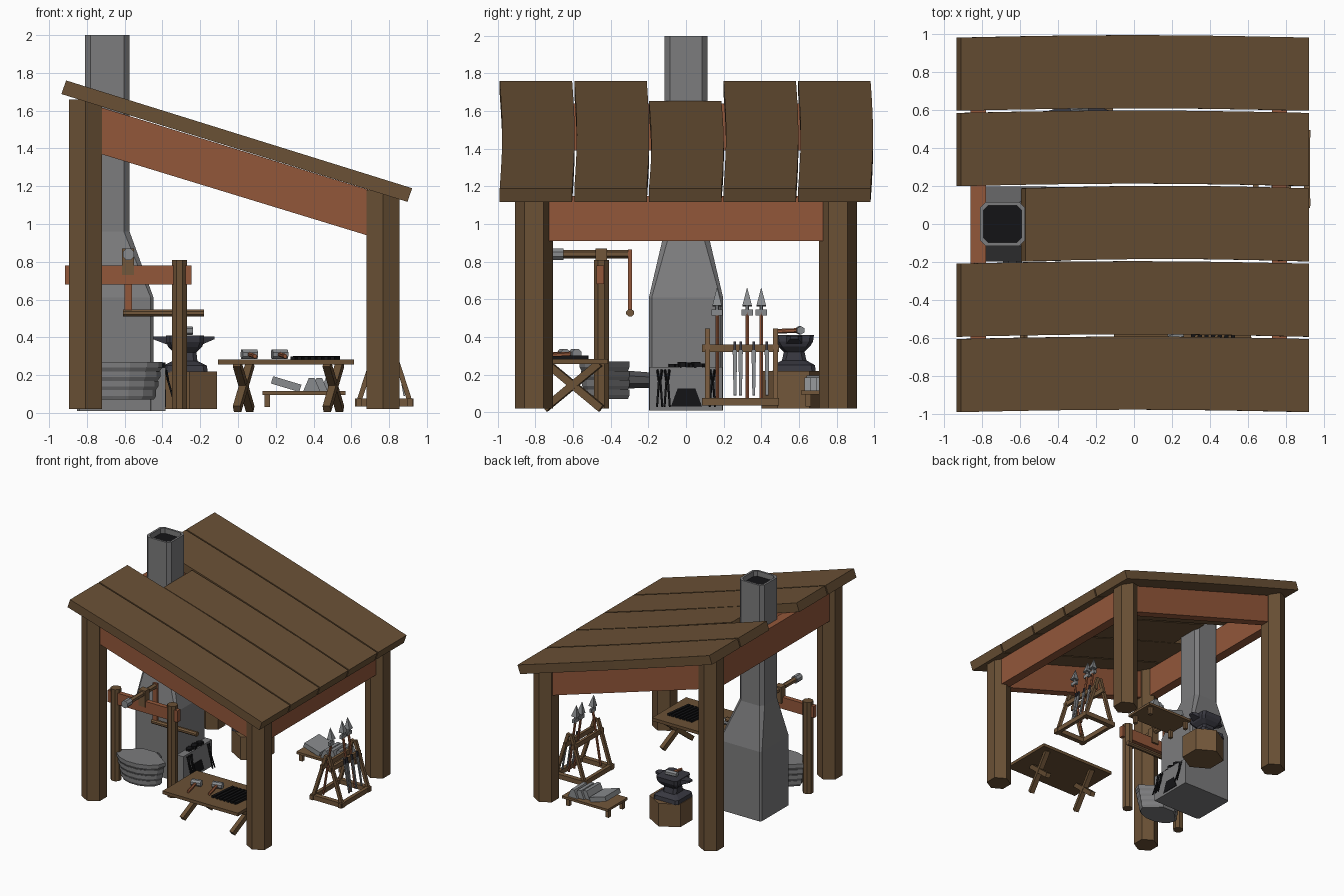
import bpy, bmesh, math, random
from mathutils import Vector

random.seed(4)


def material(name, rgb):
    m = bpy.data.materials.new(name)
    m.diffuse_color = (*rgb, 1)
    return m


WOOD = material("brown wood", (0.145, 0.082, 0.036))
OAK = material("light wood", (0.17, 0.095, 0.043))
RED = material("red brown wood", (0.29, 0.095, 0.042))
STONE = material("grey stone", (0.2, 0.2, 0.205))
STEEL = material("pale steel", (0.25, 0.26, 0.27))
LEATHER = material("dark grey leather", (0.08, 0.08, 0.085))
IRON = material("dark iron", (0.04, 0.04, 0.052))
COAL = material("black coal", (0.007, 0.007, 0.008))


def loft(name, rings, mat, caps=(True, True)):
    """Skin a list of equal-length closed rings."""
    bm = bmesh.new()
    vs = [[bm.verts.new(p) for p in r] for r in rings]
    n = len(rings[0])
    for a, b in zip(vs, vs[1:]):
        for i in range(n):
            bm.faces.new((a[i], a[(i + 1) % n], b[(i + 1) % n], b[i]))
    if caps[0]:
        bm.faces.new(vs[0][::-1])
    if caps[1]:
        bm.faces.new(vs[-1])
    bmesh.ops.recalc_face_normals(bm, faces=bm.faces)
    me = bpy.data.meshes.new(name)
    bm.to_mesh(me)
    bm.free()
    me.materials.append(mat)
    ob = bpy.data.objects.new(name, me)
    bpy.context.collection.objects.link(ob)
    return ob


def rect(cx, cy, hx, hy, z, c=0.0):
    """Horizontal rectangle, with cut corners if c > 0."""
    if not c:
        return [(cx + sx * hx, cy + sy * hy, z) for sx, sy in ((-1, -1), (1, -1), (1, 1), (-1, 1))]
    k = [(-hx + c, -hy), (hx - c, -hy), (hx, -hy + c), (hx, hy - c),
         (hx - c, hy), (-hx + c, hy), (-hx, hy - c), (-hx, -hy + c)]
    return [(cx + x, cy + y, z) for x, y in k]


def box(name, x0, x1, y0, y1, z0, z1, mat):
    args = ((x0 + x1) / 2, (y0 + y1) / 2, (x1 - x0) / 2, (y1 - y0) / 2)
    return loft(name, [rect(*args, z0), rect(*args, z1)], mat)


def prism(name, cx, cy, r, z0, z1, n, mat, rot=math.pi / 2):
    ang = [rot + math.tau * i / n for i in range(n)]
    return loft(name, [[(cx + r * math.cos(a), cy + r * math.sin(a), z) for a in ang] for z in (z0, z1)], mat)


def bar(name, a, b, w, h, mat, n=4, end=1.0):
    """Bar from a to b: box (n=4) or n-sided rod, w by h thick, tapered by end."""
    a, b = Vector(a), Vector(b)
    q = (b - a).to_track_quat('Z', 'Y')
    k = math.sqrt(0.5) if n == 4 else 0.5
    ang = [math.tau * (i + 0.5) / n for i in range(n)]
    ring = lambda p, s: [p + q @ Vector((w * k * s * math.cos(t), h * k * s * math.sin(t), 0)) for t in ang]
    return loft(name, [ring(a, 1), ring(b, end)], mat)


# roof planks, slightly bowed
def plank(i, x0):
    y0 = -0.99 + i * 0.3965
    rings = []
    for k in range(7):
        t = k / 6
        x = x0 + (0.922 - x0) * t
        z = 1.76 - (x + 0.91) * 0.3115
        d = 0.013 * math.sin(math.pi * t)
        rings.append([(x, y0 + d, z), (x, y0 + 0.385 + d, z),
                      (x - 0.025, y0 + 0.385 + d, z - 0.072), (x - 0.025, y0 + d, z - 0.072)])
    loft("roof_plank", rings, WOOD)


for i in range(5):
    plank(i, -0.57 if i == 2 else -0.91)

# corner posts and roof beams
for sy in (-1, 1):
    prism("tall_post", -0.807, sy * 0.808, 0.1, 0.02, 1.66, 6, WOOD)
    prism("short_post", 0.768, sy * 0.808, 0.1, 0.02, 1.18, 6, WOOD)
    y = sy * 0.81
    loft("sloped_beam", [[(x, y - 0.04, a), (x, y + 0.04, a), (x, y + 0.04, b), (x, y - 0.04, b)]
                         for x, a, b in ((-0.74, 1.375, 1.622), (0.70, 0.935, 1.178))], RED)
box("high_beam", -0.86, -0.78, -0.73, 0.73, 1.39, 1.64, RED)
box("low_beam", 0.725, 0.805, -0.73, 0.73, 0.91, 1.15, RED)

# chimney: base, hood, stack and hollow mouth
loft("chimney", [rect(-0.65, 0, 0.203, 0.197, 0.01, 0.015), rect(-0.65, 0, 0.203, 0.197, 0.61, 0.015),
                 rect(-0.692, 0, 0.118, 0.115, 0.96, 0.03), rect(-0.692, 0, 0.118, 0.115, 2.0, 0.03),
                 rect(-0.692, 0, 0.1, 0.097, 2.0, 0.025), rect(-0.692, 0, 0.1, 0.097, 1.95, 0.025)],
     STONE, (True, False))
loft("soot", [rect(-0.692, 0, 0.1, 0.097, z, 0.025) for z in (1.95, 1.955)], COAL)

# hearth with ash mouth and coals
box("hearth", -0.46, -0.385, -0.195, 0.195, 0.01, 0.24, STONE)
loft("ash_mouth", [[(x, -0.08, 0.03), (x, 0.085, 0.03), (x, 0.05, 0.125), (x, -0.045, 0.125)]
                   for x in (-0.39, -0.381)], COAL)
for i in range(7):
    y = -0.07 + i * 0.025
    prism("coal", -0.415 + random.uniform(-0.01, 0.01), y, 0.026, 0.235,
          0.255 + random.uniform(0, 0.015), 5, COAL, random.random())

# tongs leaning on the hearth
for y in (-0.14, -0.1, 0.14):
    for s in (-1, 1):
        bar("tongs_arm", (-0.33, y + s * 0.014, 0.03), (-0.37, y + s * 0.004, 0.17), 0.009, 0.009, COAL)
        bar("tongs_jaw", (-0.37, y + s * 0.004, 0.17), (-0.38, y + s * 0.012, 0.225), 0.009, 0.009, COAL)

# bellows: stacked fan layers and nozzle
for k in range(4):
    s = 0.85 + 0.05 * k
    fan = [(-0.62 + 0.22 * s * math.cos(math.pi + math.pi * i / 7),
            -0.42 + 0.15 * s * math.sin(math.pi + math.pi * i / 7)) for i in range(8)]
    fan += [(-0.57, -0.3), (-0.69, -0.3)]
    z = 0.07 + 0.05 * k
    loft("bellows_layer", [[(-0.62 + (x + 0.62) * f, -0.42 + (y + 0.42) * f, h) for x, y in fan]
                           for h, f in ((z, 0.93), (z + 0.02, 1), (z + 0.05, 1))], STONE)
bar("bellows_nozzle", (-0.63, -0.38, 0.175), (-0.64, -0.19, 0.17), 0.13, 0.11, LEATHER, 8, 0.8)

# lever frame
for x in (-0.85, -0.31):
    prism("frame_post", x, -0.45, 0.043, 0.02, 0.81, 8, WOOD, math.pi / 8)
box("frame_crossbeam", -0.915, -0.245, -0.475, -0.435, 0.68, 0.78, RED)
box("lever_bracket", -0.615, -0.55, -0.48, -0.42, 0.73, 0.87, OAK)
bar("lever", (-0.58, -0.68, 0.84), (-0.58, -0.29, 0.84), 0.045, 0.045, OAK, 6)
bar("lever_weight", (-0.58, -0.72, 0.84), (-0.58, -0.65, 0.84), 0.065, 0.065, STEEL, 8)
box("hanging_rod", -0.6, -0.56, -0.307, -0.287, 0.52, 0.865, RED)
bar("pull_handle", (-0.61, -0.297, 0.528), (-0.18, -0.297, 0.528), 0.045, 0.04, OAK, 8)

# anvil on a stump, with a hammer
prism("stump", -0.258, 0.572, 0.17, 0.02, 0.218, 6, OAK)
loft("anvil", [rect(-0.28, 0.575, hx, hy, z, 0.02) for z, hx, hy in
               ((0.215, 0.12, 0.115), (0.25, 0.115, 0.11), (0.275, 0.065, 0.065),
                (0.32, 0.06, 0.055), (0.35, 0.09, 0.085), (0.375, 0.1, 0.1), (0.41, 0.1, 0.105))], IRON)
for s, l in ((-1, 0.17), (1, 0.155)):
    loft("anvil_horn", [[(-0.28 + s * x, 0.575 - w, z0), (-0.28 + s * x, 0.575 + w, z0),
                         (-0.28 + s * x, 0.575 + w, 0.405), (-0.28 + s * x, 0.575 - w, 0.405)]
                        for x, w, z0 in ((0.05, 0.06, 0.345), (l, 0.02, 0.39))], IRON)
bar("hammer_handle", (-0.3, 0.49, 0.43), (-0.28, 0.61, 0.435), 0.025, 0.025, RED, 6)
bar("hammer_head", (-0.335, 0.6, 0.435), (-0.24, 0.61, 0.435), 0.045, 0.045, STEEL, 6)

# workbench on crossed legs, with tools on top
box("bench_top", -0.105, 0.615, -0.88, -0.415, 0.255, 0.282, WOOD)
for x in (0.03, 0.505):
    for s in (-1, 1):
        bar("bench_leg", (x - s * 0.035, -0.6 - s * 0.15, 0.02), (x + s * 0.035, -0.6 + s * 0.14, 0.26), 0.04, 0.04, WOOD)
for x, y in ((0.06, -0.66), (0.22, -0.6)):
    bar("mallet_head", (x - 0.04, y, 0.31), (x + 0.04, y + 0.02, 0.31), 0.055, 0.055, STEEL, 8)
    bar("mallet_handle", (x, y, 0.31), (x + 0.03, y - 0.15, 0.3), 0.025, 0.025, RED, 6)
for i in range(7):
    x = 0.29 + i * 0.035
    bar("iron_rod", (x, -0.76, 0.29), (x + 0.03, -0.52, 0.292), 0.022, 0.018, COAL)

# low bench with unfinished blades
box("low_bench_top", 0.13, 0.57, 0.61, 0.88, 0.095, 0.115, OAK)
for x in (0.155, 0.53):
    for y in (0.65, 0.84):
        box("low_bench_leg", x - 0.015, x + 0.015, y - 0.015, y + 0.015, 0.03, 0.1, OAK)
bar("leaning_blade", (0.18, 0.74, 0.175), (0.33, 0.74, 0.13), 0.2, 0.04, STEEL)
for i, x in enumerate((0.39, 0.43, 0.48)):
    loft("wedge_blade", [[(x - 0.045, y, 0.115), (x + 0.045, y, 0.115), (x + 0.015, y, 0.185), (x - 0.015, y, 0.185)]
                         for y in (0.63 + 0.03 * i, 0.82 + 0.02 * i)], STEEL)

# weapon rack: A-frames, rails and base
for y in (0.115, 0.475):
    box("rack_foot", 0.62, 0.93, y - 0.02, y + 0.02, 0.035, 0.075, OAK)
    for s in (-1, 1):
        bar("rack_leg", (0.775 + s * 0.135, y, 0.06), (0.775 + s * 0.012, y, 0.44), 0.026, 0.026, OAK)
for x in (0.64, 0.91):
    box("rack_base_rail", x - 0.015, x + 0.015, 0.085, 0.495, 0.035, 0.075, OAK)
for x in (0.735, 0.815):
    box("rack_top_rail", x - 0.012, x + 0.012, 0.085, 0.495, 0.32, 0.36, OAK)

# spears and swords in the rack
for y, x, h in ((0.165, 0.70, 0.53), (0.325, 0.84, 0.53), (0.4, 0.84, 0.53)):
    top = Vector((0.775, y, h))
    bar("spear_shaft", (x, y, 0.07), top, 0.022, 0.022, RED, 6)
    bar("spear_guard", top - Vector((0, 0.03, 0)), top + Vector((0, 0.03, 0)), 0.022, 0.03, STEEL)
    bar("spear_socket", top, top + Vector((0, 0, 0.04)), 0.02, 0.02, STEEL, 6)
    bar("spear_head", top + Vector((0, 0, 0.035)), top + Vector((-0.01, 0, 0.13)), 0.05, 0.05, STEEL, 4, 0.05)
for y in (0.26, 0.29, 0.36, 0.43):
    bar("sword_blade", (0.84, y, 0.33), (0.88, y, 0.09), 0.024, 0.012, STEEL, 4, 0.6)
    bar("sword_grip", (0.84, y, 0.33), (0.834, y, 0.375), 0.014, 0.014, IRON)
